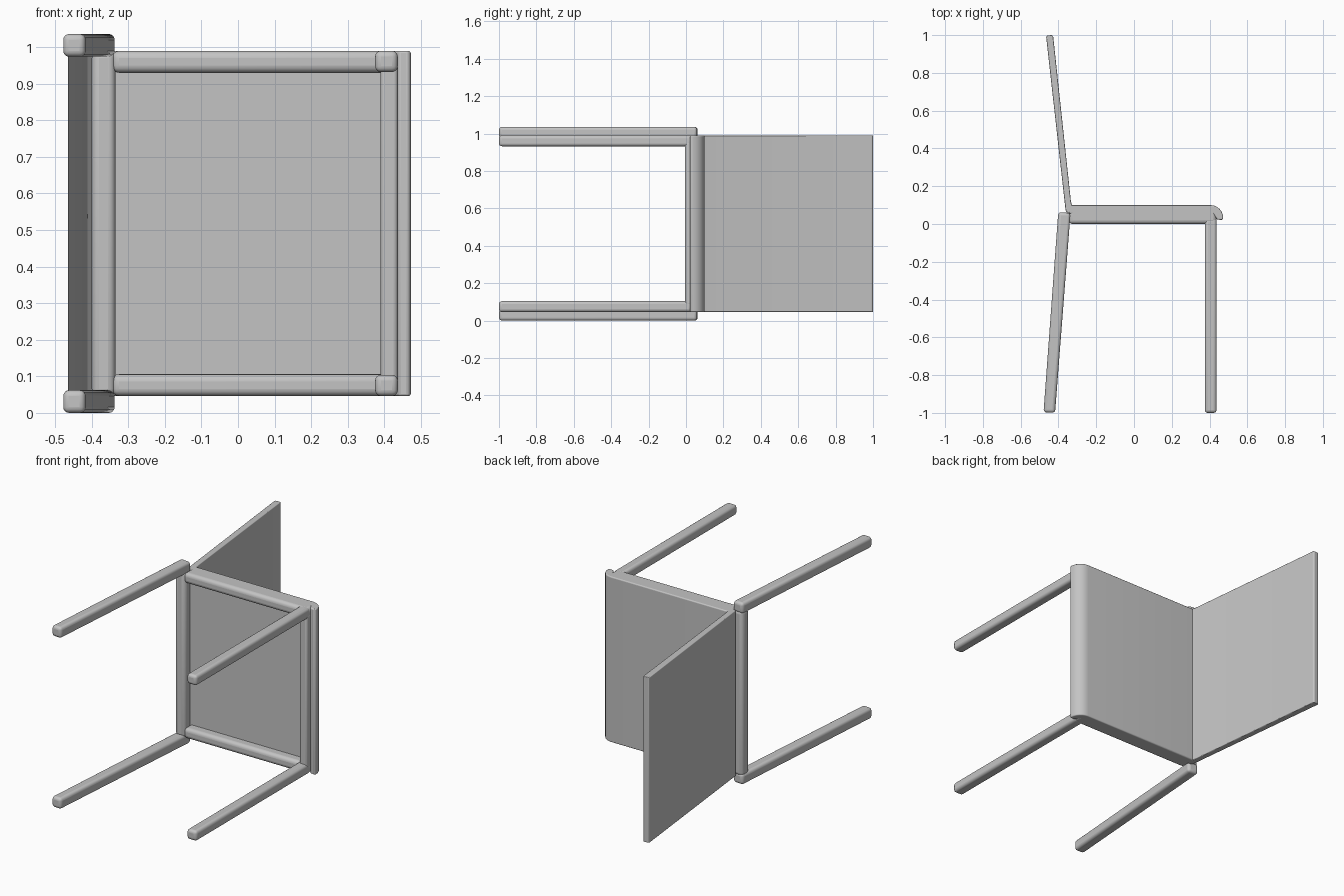
import bpy, bmesh, math

cube = bpy.data.objects.get("Cube")
if cube:
    bpy.data.objects.remove(cube, do_unlink=True)

grey = bpy.data.materials.new("light_grey")
grey.use_nodes = True
grey.diffuse_color = (0.55, 0.55, 0.55, 1)
grey.node_tree.nodes["Principled BSDF"].inputs["Base Color"].default_value = (0.55, 0.55, 0.55, 1)

MID = 0.518  # mirror height: the chair lies on its side, its width runs along z


def prism(name, profile, z0, z1, bevel):
    """Side profile in x/y extruded along z, with rounded edges."""
    bm = bmesh.new()
    face = bm.faces.new([bm.verts.new((x, y, z0)) for x, y in profile])
    new = bmesh.ops.extrude_face_region(bm, geom=[face])["geom"]
    verts = [v for v in new if isinstance(v, bmesh.types.BMVert)]
    bmesh.ops.translate(bm, verts=verts, vec=(0, 0, z1 - z0))
    bmesh.ops.recalc_face_normals(bm, faces=bm.faces)
    mesh = bpy.data.meshes.new(name)
    bm.to_mesh(mesh)
    bm.free()
    mesh.materials.append(grey)
    obj = bpy.data.objects.new(name, mesh)
    bpy.context.collection.objects.link(obj)
    mod = obj.modifiers.new("rounding", "BEVEL")
    mod.width = bevel
    mod.segments = 4
    mod.limit_method = "ANGLE"
    mod.angle_limit = math.radians(40)
    bpy.ops.object.select_all(action="DESELECT")
    obj.select_set(True)
    bpy.context.view_layer.objects.active = obj
    bpy.ops.object.shade_smooth_by_angle(angle=math.radians(40))
    return obj


def pair(name, profile, z0, z1, bevel):
    """The same part on both sides of the chair."""
    prism(name + "_upper", profile, z0, z1, bevel)
    prism(name + "_lower", profile, 2 * MID - z1, 2 * MID - z0, bevel)


def box(x0, x1, y0, y1):
    return [(x0, y0), (x1, y0), (x1, y1), (x0, y1)]


# Legs: straight at the front, splayed and set outside the seat at the rear
pair("front_leg", box(0.375, 0.437, -1.0, 0.03), 0.932, 0.99, 0.016)
pair("rear_leg", [(-0.479, -0.997), (-0.418, -1.0), (-0.336, 0.058), (-0.401, 0.063)],
     0.974, 1.036, 0.016)

# Frame under the seat
pair("side_rail", box(-0.345, 0.437, 0.0, 0.092), 0.93, 0.99, 0.02)
prism("rear_rail", box(-0.4, -0.335, 0.0, 0.062), 0.046, 0.99, 0.02)
prism("front_rail", box(0.39, 0.437, -0.005, 0.07), 0.08, 0.956, 0.012)

# Seat panel with a rounded nose that droops over the front edge
nose = [(0.405 + 0.068 * math.sin(a), 0.03 + 0.07 * math.cos(a))
        for a in [math.radians(15 * i) for i in range(7)]]
prism("seat", [(-0.345, 0.055), (0.42, 0.055), (0.44, 0.024), (0.465, 0.021)]
      + nose[::-1] + [(-0.345, 0.1)], 0.046, 0.99, 0.007)

# Thin, slightly reclined backrest
prism("backrest", [(-0.362, 0.07), (-0.345, 0.055), (-0.325, 0.085), (-0.334, 0.12),
                   (-0.428, 0.995), (-0.434, 1.0), (-0.462, 0.998), (-0.465, 0.99)],
      0.046, 0.99, 0.007)
